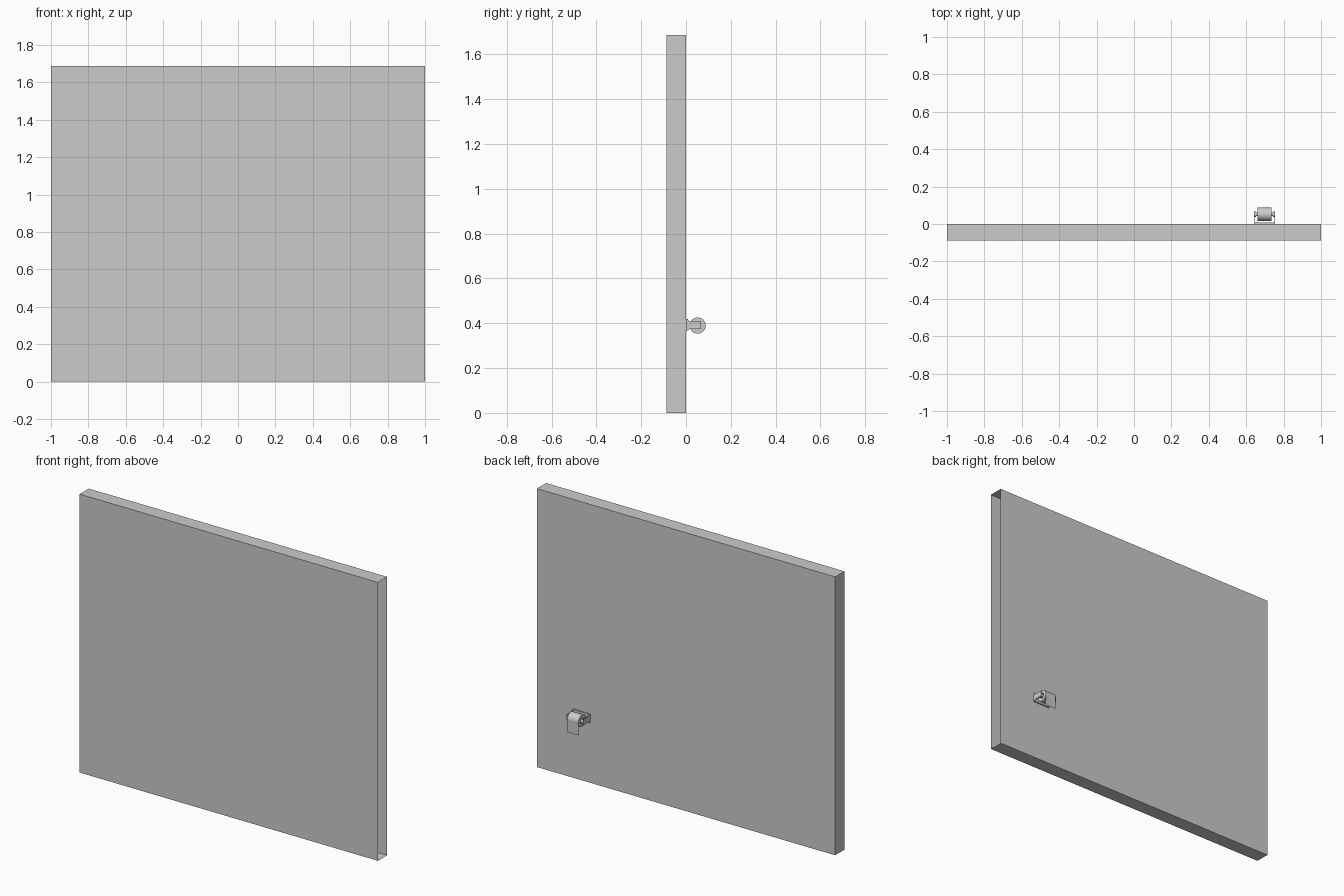
import bpy, bmesh, math

if "Cube" in bpy.data.objects:
    bpy.data.objects.remove(bpy.data.objects["Cube"])

ROLL_X, ROLL_Y, ROLL_Z = 0.698, 0.052, 0.39


def make(name, verts, faces, smooth=False):
    mesh = bpy.data.meshes.new(name)
    mesh.from_pydata(verts, [], faces)
    bm = bmesh.new()
    bm.from_mesh(mesh)
    bmesh.ops.recalc_face_normals(bm, faces=bm.faces)
    bm.to_mesh(mesh)
    bm.free()
    obj = bpy.data.objects.new(name, mesh)
    bpy.context.collection.objects.link(obj)
    if smooth:
        bpy.ops.object.select_all(action='DESELECT')
        obj.select_set(True)
        bpy.context.view_layer.objects.active = obj
        bpy.ops.object.shade_smooth_by_angle(angle=math.radians(40))
    return obj


def extrude_x(name, profile, x0, x1):
    """Prism along x from a (y, z) outline."""
    n = len(profile)
    verts = [(x, y, z) for x in (x0, x1) for y, z in profile]
    faces = [tuple(range(n)), tuple(range(n, 2 * n))]
    faces += [(i, (i + 1) % n, n + (i + 1) % n, n + i) for i in range(n)]
    return make(name, verts, faces)


def lathe_x(name, profile, closed=False, n=32):
    """Revolve (x offset, radius) points round the roll axis."""
    verts = [(ROLL_X + x, ROLL_Y + r * math.cos(2 * math.pi * i / n),
              ROLL_Z + r * math.sin(2 * math.pi * i / n))
             for x, r in profile for i in range(n)]
    m = len(profile)
    faces = [(j * n + i, j * n + (i + 1) % n,
              (j + 1) % m * n + (i + 1) % n, (j + 1) % m * n + i)
             for j in range(m if closed else m - 1) for i in range(n)]
    if not closed:
        faces += [tuple(range(n)), tuple(range((m - 1) * n, m * n))]
    return make(name, verts, faces, True)


# Wall slab, open at its right end
wall = extrude_x("wall", [(-0.088, 0), (0, 0), (0, 1.687), (-0.088, 1.687)], -1, 1)
bm = bmesh.new()
bm.from_mesh(wall.data)
end = [f for f in bm.faces if f.calc_center_median().x > 0.99]
bmesh.ops.delete(bm, geom=end, context='FACES_ONLY')
bm.to_mesh(wall.data)
bm.free()

# Back plate against the wall
extrude_x("back_plate", [(0, 0.367), (0.008, 0.367), (0.008, 0.418), (0, 0.418)],
          ROLL_X - 0.057, ROLL_X + 0.057)

# Two side arms flaring into the plate
arm = [(0, 0.367), (0.006, 0.367), (0.016, 0.374), (0.068, 0.374),
       (0.068, 0.41), (0.016, 0.41), (0.006, 0.418), (0, 0.418)]
for label, side in (("left", -1), ("right", 1)):
    x = ROLL_X + side * 0.055
    extrude_x(label + "_arm", arm, x - 0.002, x + 0.002)

# Spindle with thicker ends
lathe_x("spindle", [(-0.054, 0.015), (-0.045, 0.015), (-0.045, 0.010),
                    (0.045, 0.010), (0.045, 0.015), (0.054, 0.015)])

# Paper roll with hollow core
lathe_x("paper_roll", [(-0.037, 0.016), (-0.037, 0.036),
                       (0.037, 0.036), (0.037, 0.016)], True)

# Hanging sheet
make("hanging_sheet", [(ROLL_X - 0.037, 0.0875, 0.39), (ROLL_X + 0.037, 0.0875, 0.39),
                       (ROLL_X + 0.037, 0.0865, 0.315), (ROLL_X - 0.037, 0.0865, 0.315)],
     [(0, 1, 2, 3)])
